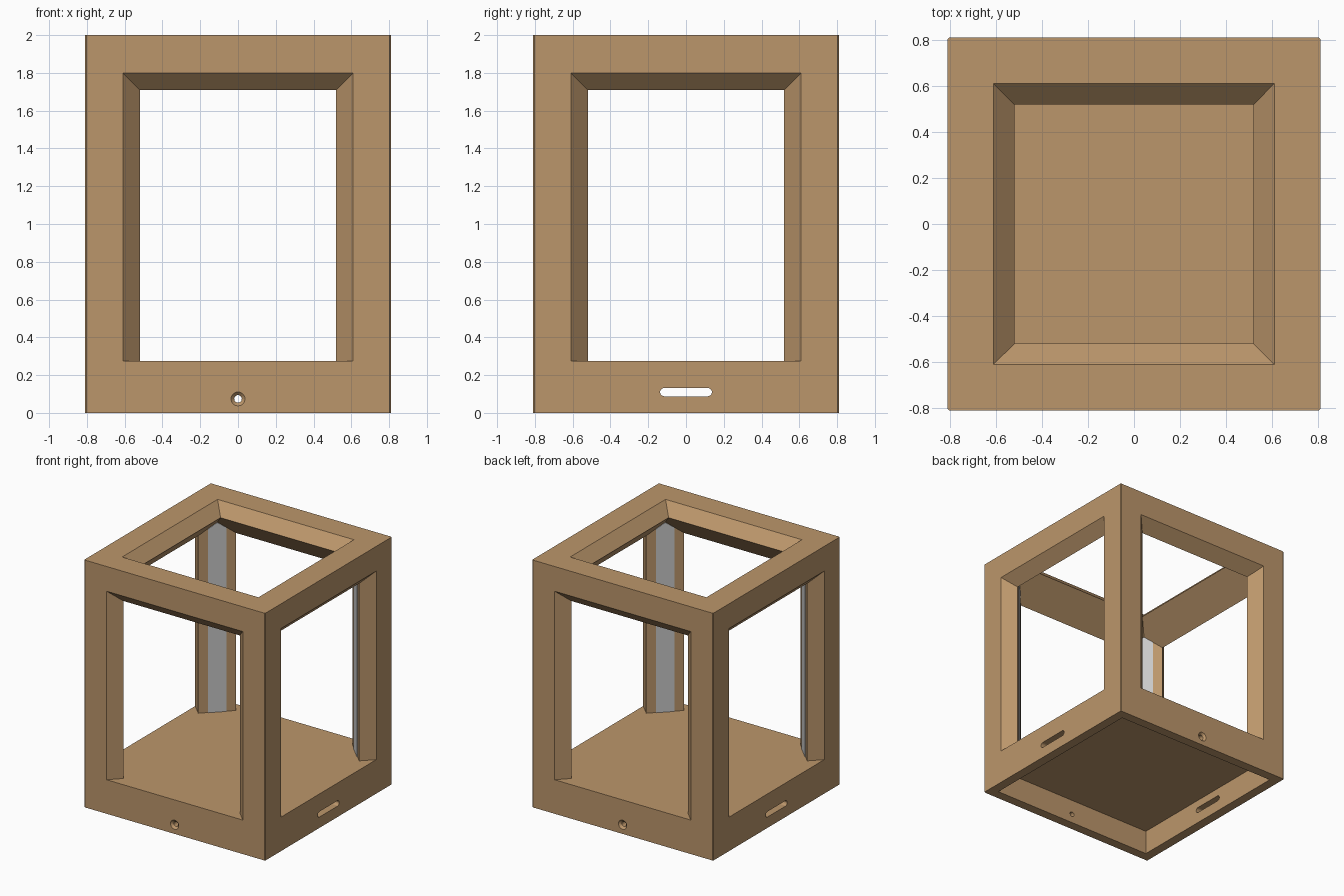
import bpy, bmesh, math
from mathutils import Matrix, Vector

if "Cube" in bpy.data.objects:
    bpy.data.objects.remove(bpy.data.objects["Cube"])

def material(name, rgb):
    m = bpy.data.materials.new(name)
    m.diffuse_color = (*rgb, 1)
    m.use_nodes = True
    m.node_tree.nodes["Principled BSDF"].inputs["Base Color"].default_value = m.diffuse_color
    return m

WOOD = material("tan wood", (0.50, 0.305, 0.147))
GREY = material("light grey", (0.58, 0.58, 0.58))
S = (-1, 1)

def hull(name, pts, mat=WOOD):
    """Convex solid around a few points, with flat faces merged."""
    bm = bmesh.new()
    for p in pts:
        bm.verts.new(p)
    res = bmesh.ops.convex_hull(bm, input=bm.verts)
    loose = [v for v in bm.verts if not v.link_faces]
    bmesh.ops.delete(bm, geom=loose, context='VERTS')
    bmesh.ops.dissolve_limit(bm, angle_limit=0.01, verts=bm.verts, edges=bm.edges)
    bmesh.ops.recalc_face_normals(bm, faces=bm.faces)
    me = bpy.data.meshes.new(name)
    bm.to_mesh(me)
    bm.free()
    me.materials.append(mat)
    ob = bpy.data.objects.new(name, me)
    bpy.context.collection.objects.link(ob)
    return ob

def cut(ob, cutter):
    """Subtract the cutter, apply the result and drop the cutter."""
    mod = ob.modifiers.new("cut", 'BOOLEAN')
    mod.operation, mod.solver, mod.object = 'DIFFERENCE', 'EXACT', cutter
    bpy.context.view_layer.update()
    me = bpy.data.meshes.new_from_object(ob.evaluated_get(bpy.context.evaluated_depsgraph_get()))
    ob.modifiers.clear()
    ob.data = me
    bpy.data.objects.remove(cutter)

def box(name, x, y, z0, z1):
    return hull(name, [(a * x, b * y, z) for a in S for b in S for z in (z0, z1)])

def ring(r, y, z, n=24):
    return [(r * math.cos(i * math.tau / n), y, z + r * math.sin(i * math.tau / n)) for i in range(n)]

# Outer block with slightly broken upright edges
E, C = 0.81, 0.803
frame = hull("lantern_frame", [(a * p, b * q, z) for a in S for b in S
                               for p, q in ((E, C), (C, E)) for z in (0, 2)])

# Hollow inside with chamfered upright and upper edges
FLOOR = 0.275
inside = []
for a in S:
    for b in S:
        inside += [(a * p, b * q, z) for p, q in ((.72, .52), (.52, .72)) for z in (FLOOR, 1.71)]
        inside += [(a * .62, b * .62, 1.81), (a * .52, b * .52, 1.91)]
cut(frame, hull("inside_cutter", inside))

# Four bevelled side windows
for k in range(4):
    rot = Matrix.Rotation(k * math.pi / 2, 3, 'Z')
    pts = [rot @ Vector((s * (d - .2), -d, z)) for d in (.9, .5) for s in S for z in (FLOOR, d + .99)]
    cut(frame, hull("window_cutter", pts))

# Bevelled top opening
cut(frame, hull("top_cutter", [(a * (z - 1.39), b * (z - 1.39), z)
                               for a in S for b in S for z in (1.7, 2.1)]))

# Recess under the floor
cut(frame, box("recess_cutter", .733, .733, -.1, .195))

# Countersunk round holes at front and back
cut(frame, hull("hole_cutter", ring(.02, -1, .074) + ring(.02, 1, .074)))
for s in S:
    cut(frame, hull("sink_cutter", ring(.047, s * .82, .074) + ring(.01, s * .783, .074)))

# Rounded slots at left and right
slot = [(x, s * .115 + p[0], p[2]) for x in (-1, 1) for s in S for p in ring(.022, 0, .11)]
cut(frame, hull("slot_cutter", slot))

# Grey strips on the inner faces of the corner posts
r = math.sqrt(.5)
for a, b, name in ((-1, -1, "front_left"), (1, -1, "front_right"), (-1, 1, "back_left"), (1, 1, "back_right")):
    pts = []
    for d in (-.004, .008):
        for t, z in ((-.07, FLOOR), (.07, FLOOR), (-.07, 1.76), (.07, 1.76), (0, 1.808)):
            pts.append((a * (.62 + (d + t) * r), b * (.62 + (d - t) * r), z))
    hull(name + "_strip", pts, GREY)
